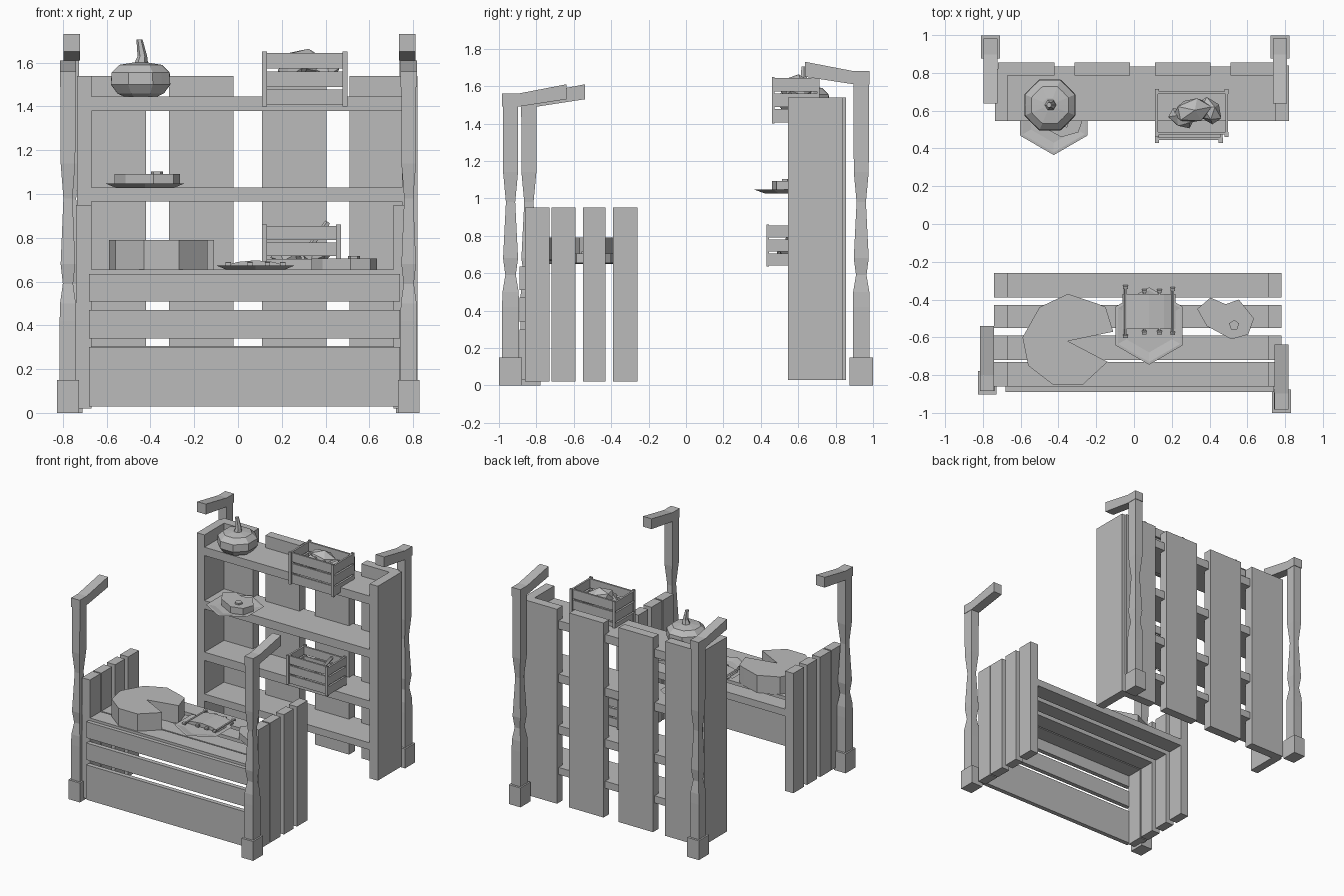
import bpy, bmesh, math
from mathutils import Vector

cube = bpy.data.objects.get("Cube")
if cube:
    bpy.data.objects.remove(cube, do_unlink=True)

GREY = (0.5, 0.5, 0.5, 1)
mat = bpy.data.materials.new("plain grey")
mat.use_nodes = True
mat.diffuse_color = GREY
mat.node_tree.nodes["Principled BSDF"].inputs["Base Color"].default_value = GREY


def finish(name, bm):
    bmesh.ops.recalc_face_normals(bm, faces=bm.faces)
    mesh = bpy.data.meshes.new(name)
    bm.to_mesh(mesh)
    bm.free()
    mesh.materials.append(mat)
    ob = bpy.data.objects.new(name, mesh)
    bpy.context.collection.objects.link(ob)
    return ob


def loft(name, rings):
    """Skin a list of equal-length point rings and cap both ends."""
    bm = bmesh.new()
    loops = [[bm.verts.new(p) for p in ring] for ring in rings]
    n = len(loops[0])
    for a, b in zip(loops, loops[1:]):
        for i in range(n):
            j = (i + 1) % n
            bm.faces.new((a[i], a[j], b[j], b[i]))
    bm.faces.new(loops[0])
    bm.faces.new(loops[-1])
    return finish(name, bm)


def prism(name, pts, z0, z1):
    return loft(name, [[(x, y, z) for x, y in pts] for z in (z0, z1)])


def box(name, x0, x1, y0, y1, z0, z1):
    return prism(name, [(x0, y0), (x1, y0), (x1, y1), (x0, y1)], z0, z1)


def ngon(cx, cy, r, n, turn=0.0):
    return [(cx + r * math.cos(turn + math.tau * i / n),
             cy + r * math.sin(turn + math.tau * i / n)) for i in range(n)]


def rod(name, a, b, r, n=5):
    a, b = Vector(a), Vector(b)
    q = (b - a).to_track_quat('Z', 'Y')
    ring = [q @ Vector((x, y, 0)) for x, y in ngon(0, 0, r, n)]
    return loft(name, [[p + v for v in ring] for p in (a, b)])


# Corner posts: block foot, carved shaft, bent top bracket
SHAFT = [(0.1, .042), (.42, .042), (.5, .04), (.59, .026), (.68, .037),
         (.98, .023), (1.14, .037)]


def post(name, cx, cy, inward, lift):
    box(name + "_foot", cx - .05, cx + .05, cy - .062, cy + .062, 0, .15)
    rings = []
    for z, h in SHAFT + [(1.5 + lift, .038)]:
        rings.append([(cx + sx * h * .9, cy + sy * h * 1.08, z)
                      for sx, sy in ((-1, -1), (1, -1), (1, 1), (-1, 1))])
    loft(name + "_shaft", rings)
    side = [(-.045, 1.49), (.04, 1.49), (.3, 1.53), (.3, 1.61), (.04, 1.56), (-.045, 1.56)]
    loft(name + "_bracket", [[(x, cy + inward * y, z + lift) for y, z in side]
                             for x in (cx - .037, cx + .037)])


post("front_right_post", -.777, -.84, 1, 0)
post("front_left_post", .78, -.938, 1, 0)
post("back_right_post", -.76, .937, -1, .12)
post("back_left_post", .773, .937, -1, .12)

# Counter: side slats, top planks and front boards
for i, (y0, y1) in enumerate([(-.86, -.73), (-.72, -.59), (-.55, -.43), (-.39, -.26)]):
    box(f"right_slat_{i}", -.74, -.67, y0, y1, .02, .95)
    box(f"left_slat_{i}", .71, .78, y0, y1, .02, .95)
    box(f"counter_plank_{i}", -.68, .72, y0, y1, .6, .655)
for i, (z0, z1) in enumerate([(.03, .3), (.34, .47), (.51, .635)]):
    box(f"front_board_{i}", -.68, .74, -.89, -.855, z0, z1)

# Shelf unit: sides, back planks and four shelves
box("shelf_right_side", -.735, -.67, .545, .82, .03, 1.54)
box("shelf_left_side", .75, .82, .545, .84, .03, 1.54)
for i, (x0, x1) in enumerate([(-.72, -.42), (-.315, -.02), (.11, .405), (.51, .79)]):
    box(f"back_plank_{i}", x0, x1, .785, .855, .03, 1.54)
for i, (z0, z1) in enumerate([(.25, .305), (.565, .63), (.965, 1.03), (1.38, 1.445)]):
    box(f"shelf_{i}", -.69, .77, .545, .835, z0, z1)

# Big cheese wheel with a wedge missing
prism("cheese_wheel", [(-.35, -.37), (-.2, -.42), (-.15, -.44), (-.11, -.57), (-.35, -.62),
                       (-.14, -.73), (-.27, -.85), (-.43, -.85), (-.56, -.75),
                       (-.59, -.6), (-.5, -.44)], .65, .79)

# Pumpkin: ribbed body and leaning stem
PX, PY = -.445, .63
rings = []
for z, r in [(1.44, .07), (1.46, .115), (1.5, .146), (1.555, .143), (1.59, .105), (1.6, .04)]:
    ring = []
    for i in range(16):
        a = math.tau * i / 16
        k = r * (1 if i % 2 else .93)
        ring.append((PX + k * math.cos(a), PY + k * math.sin(a), z))
    rings.append(ring)
loft("pumpkin", rings)
loft("pumpkin_stem", [[(x, y, z) for x, y in ngon(cx, PY, r, 6)]
                      for cx, z, r in [(PX, 1.58, .036), (PX + .008, 1.63, .022),
                                       (PX - .005, 1.705, .014)]])


# Serving plates
def plate(name, cx, cy, z):
    loft(name, [[(x, y, z + h) for x, y in ngon(cx, cy, r, 6, math.pi / 2)]
                for h, r in ((0, .15), (.02, .205), (.021, .19), (.012, .14))])


plate("shelf_plate", -.425, .57, 1.027)
plate("counter_plate", .08, -.54, .653)

# Steaks with a small round bone
STEAK = [(-.15, .06), (-.08, .12), (0, .085), (.07, .11), (.15, .01),
         (.12, -.075), (.03, -.1), (-.1, -.03)]


def steak(name, cx, cy, z):
    prism(name, [(cx + x, cy + y) for x, y in STEAK], z, z + .05)
    prism(name + "_bone", ngon(cx + .045, cy - .025, .028, 5, .3), z + .045, z + .062)


steak("counter_steak", .485, -.51, .655)
steak("shelf_steak", -.415, .56, 1.042)

# Rack of ribs: arched meat with knobbed bones
arch = [(-.06, .672), (.0, .69), (.08, .697), (.16, .69), (.22, .672), (.22, .66), (-.06, .66)]
loft("rib_meat", [[(x, y, z) for x, z in arch] for y in (-.555, -.37)])
for i, (x, y0, y1) in enumerate([(-.045, -.595, -.335), (.055, -.575, -.355),
                                 (.135, -.575, -.355), (.205, -.58, -.345)]):
    rod(f"rib_bone_{i}", (x, y0, .678), (x, y1, .678), .008)
    for y in (y0, y1):
        rod(f"rib_knob_{i}", (x - .012, y, .68), (x + .012, y, .68), .011)


# Slatted crates
def crate(name, x0, x1, y0, y1, z0, z1):
    t = .014
    h = (z1 - z0) / 3
    box(name + "_floor", x0 + t, x1 - t, y0 + t, y1 - t, z0 + .01, z0 + .03)
    for i in range(3):
        a, b = z0 + i * h + .006, z0 + (i + 1) * h - .006
        for y in (y0 + t, y1 - 2 * t):
            box(f"{name}_long_slat_{i}", x0, x1, y, y + t, a, b)
        for x in (x0 + .002, x1 - t - .002):
            box(f"{name}_short_slat_{i}", x, x + t, y0 + t, y1 - t, a, b)
    for x in (x0, x1 - .022):
        for y in (y0, y1 - t):
            box(name + "_upright", x, x + .022, y, y + t, z0, z1)


crate("upper_crate", .11, .5, .46, .715, 1.4, 1.65)
crate("lower_crate", .11, .47, .43, .66, .635, .86)


# Produce inside the crates
def lump(name, centre, size, tilt):
    bm = bmesh.new()
    bmesh.ops.create_icosphere(bm, subdivisions=1, radius=1)
    ob = finish(name, bm)
    ob.location, ob.scale, ob.rotation_euler = centre, size, (0, tilt, tilt)


lump("upper_loaf", (.31, .6, 1.6), (.11, .07, .065), .2)
lump("upper_root", (.25, .56, 1.57), (.08, .05, .06), -.5)
lump("upper_bulb", (.4, .6, 1.56), (.06, .08, .06), .6)
lump("lower_root", (.22, .54, .71), (.08, .06, .05), .3)
lump("lower_bulb", (.36, .55, .72), (.07, .06, .05), -.4)
rod("lower_stalk", (.33, .54, .76), (.41, .57, .87), .014)
